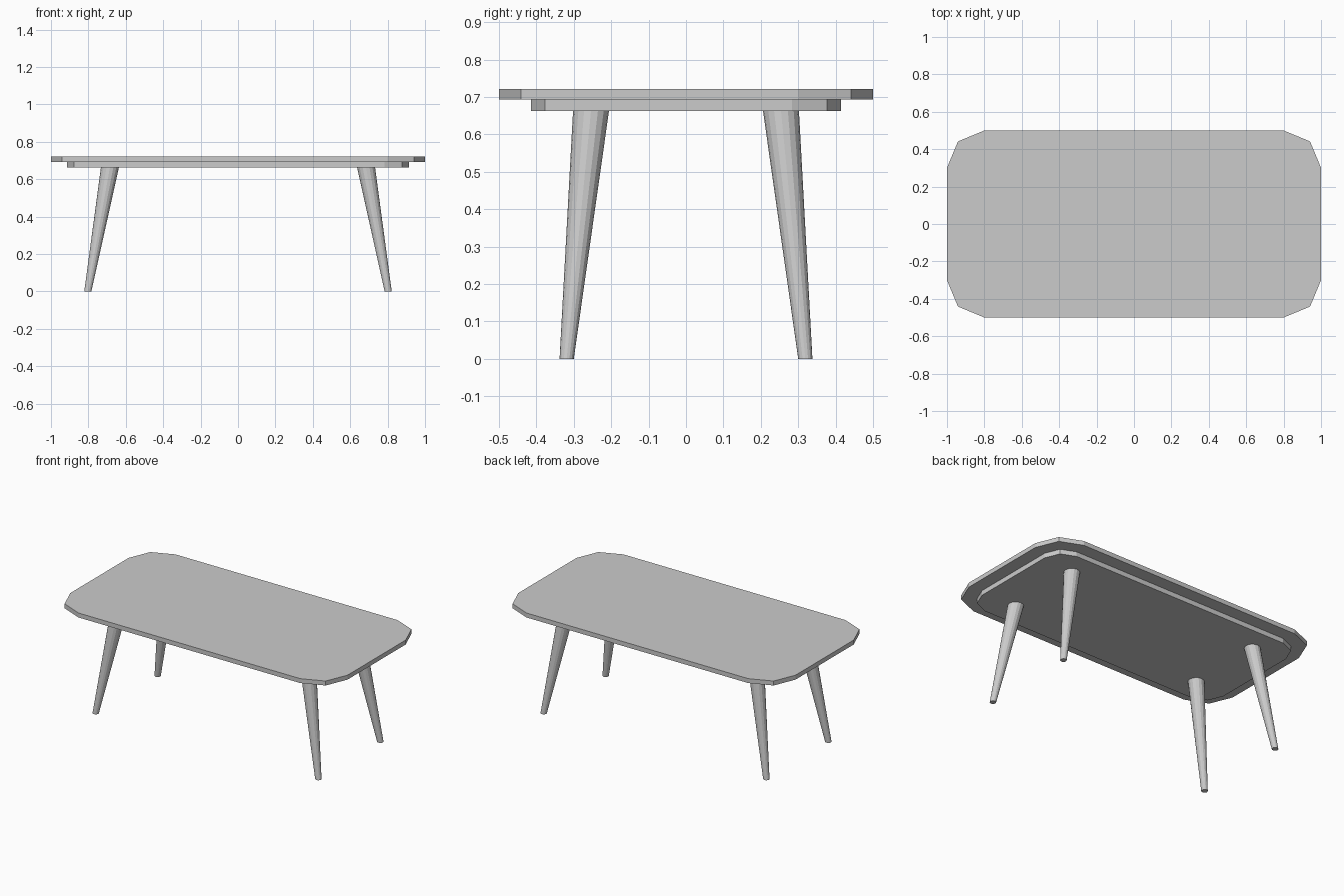
import bpy, bmesh
from math import sin, cos, pi

if "Cube" in bpy.data.objects:
    bpy.data.objects.remove(bpy.data.objects["Cube"])


def new_object(name, bm):
    bmesh.ops.recalc_face_normals(bm, faces=bm.faces[:])
    mesh = bpy.data.meshes.new(name)
    bm.to_mesh(mesh)
    bm.free()
    obj = bpy.data.objects.new(name, mesh)
    bpy.context.collection.objects.link(obj)
    return obj


def loft(name, lower, upper):
    """Closed solid between two matching rings of points."""
    bm = bmesh.new()
    a = [bm.verts.new(p) for p in lower]
    b = [bm.verts.new(p) for p in upper]
    bm.faces.new(a[::-1])
    bm.faces.new(b)
    n = len(a)
    for i in range(n):
        j = (i + 1) % n
        bm.faces.new((a[i], a[j], b[j], b[i]))
    return new_object(name, bm)


def rounded_slab(name, hx, hy, radius, z0, z1):
    """Rectangular slab with two-segment rounded corners."""
    outline = []
    for k, (sx, sy) in enumerate([(1, 1), (-1, 1), (-1, -1), (1, -1)]):
        for s in range(3):
            t = k * pi / 2 + s * pi / 4
            outline.append((sx * (hx - radius) + radius * cos(t),
                            sy * (hy - radius) + radius * sin(t)))
    return loft(name, [(x, y, z0) for x, y in outline],
                [(x, y, z1) for x, y in outline])


def ring(x, y, z, r, sides=16):
    return [(x + r * cos(2 * pi * i / sides), y + r * sin(2 * pi * i / sides), z)
            for i in range(sides)]


# Table top and the inset panel under it
rounded_slab("table_top", 1.0, 0.5, 0.2, 0.693, 0.722)
rounded_slab("under_panel", 0.915, 0.415, 0.132, 0.662, 0.693)

# Splayed, tapered legs cut level at floor and panel
for sx, side in ((-1, "left"), (1, "right")):
    for sy, end in ((-1, "front"), (1, "back")):
        loft(f"{end}_{side}_leg",
             ring(sx * 0.803, sy * 0.319, 0.0, 0.019),
             ring(sx * 0.685, sy * 0.254, 0.662, 0.048))
